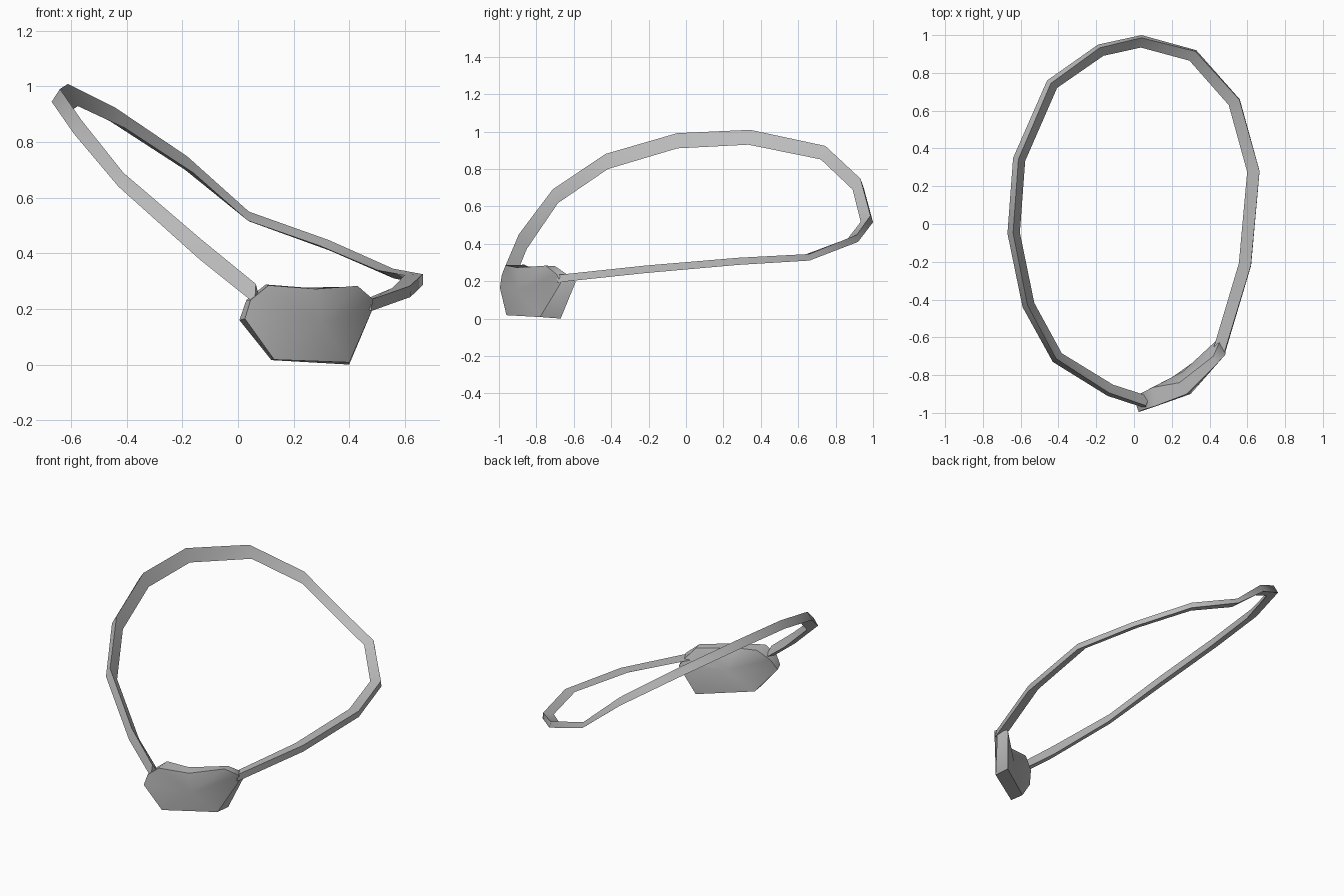
import bpy, bmesh, math
from mathutils import Vector

cube = bpy.data.objects.get("Cube")
if cube:
    bpy.data.objects.remove(cube)

grey = bpy.data.materials.new("plain grey")
grey.use_nodes = True
grey.diffuse_color = (0.5, 0.5, 0.5, 1)
grey.node_tree.nodes["Principled BSDF"].inputs["Base Color"].default_value = (0.5, 0.5, 0.5, 1)


def finish(bm, name, angle):
    """Turn a bmesh into a shaded, coloured object."""
    bmesh.ops.recalc_face_normals(bm, faces=bm.faces[:])
    mesh = bpy.data.meshes.new(name)
    bm.to_mesh(mesh)
    bm.free()
    obj = bpy.data.objects.new(name, mesh)
    bpy.context.collection.objects.link(obj)
    mesh.materials.append(grey)
    bpy.ops.object.select_all(action='DESELECT')
    obj.select_set(True)
    bpy.context.view_layer.objects.active = obj
    bpy.ops.object.shade_smooth_by_angle(angle=math.radians(angle))
    return obj


# Tilted loop: outer lower edge (x, y, z) and band height at each bend
bends = [
    (.48, -.69, .193, .04), (.62, -.22, .243, .04), (.665, .28, .287, .038),
    (.56, .66, .31, .035), (.33, .92, .41, .038), (.04, 1, .515, .035),
    (-.19, .95, .7, .048), (-.46, .76, .875, .048), (-.64, .35, .963, .046),
    (-.67, -.05, .945, .046), (-.59, -.44, .83, .05), (-.43, -.73, .64, .05),
    (-.14, -.91, .38, .07), (.06, -.975, .22, .07),
]


def loop_band():
    bm = bmesh.new()
    rings = []
    for i, (x, y, z, h) in enumerate(bends):
        # inward direction from the neighbouring bends
        a = Vector(bends[max(i - 1, 0)][:2])
        b = Vector(bends[min(i + 1, len(bends) - 1)][:2])
        t = (b - a).normalized()
        inward = Vector((-t.y, t.x, 0))
        outer = Vector((x, y, z))
        top = outer + inward * (.015 - .022 * x) + Vector((0, 0, h))
        inner = outer + inward * .066 + Vector((0, 0, .035 * x / .67))
        rings.append([bm.verts.new(p) for p in (outer, top, inner)])
    for r, s in zip(rings, rings[1:]):
        for k in range(3):
            n = (k + 1) % 3
            bm.faces.new((r[k], r[n], s[n], s[k]))
    bm.faces.new(rings[0])
    bm.faces.new(rings[-1])
    finish(bm, "loop_band", 50)


# Bent front plate: matching outlines for the front and back skins
front = [(.11, -.965, .285), (.28, -.9, .272), (.43, -.75, .283),
         (.485, -.69, .235), (.48, -.67, .19), (.4, -.78, .008),
         (.13, -.96, .018), (.025, -.995, .165), (.045, -.985, .232)]
back = [(.1, -.865, .288), (.24, -.84, .277), (.42, -.7, .28),
        (.45, -.63, .232), (.465, -.59, .195), (.4, -.67, 0),
        (.12, -.87, .016), (.005, -.94, .16), (.03, -.9, .232)]


def front_plate():
    bm = bmesh.new()
    skins = []
    for outline, middle in ((front, (.3, -.9, .15)), (back, (.26, -.78, .15))):
        rim = [bm.verts.new(p) for p in outline]
        hub = bm.verts.new(middle)
        for k in range(len(rim)):
            bm.faces.new((hub, rim[k], rim[(k + 1) % len(rim)]))
        skins.append(rim)
    f, b = skins
    for k in range(len(f)):
        n = (k + 1) % len(f)
        bm.faces.new((f[k], f[n], b[n], b[k]))
    finish(bm, "front_plate", 45)


loop_band()
front_plate()
